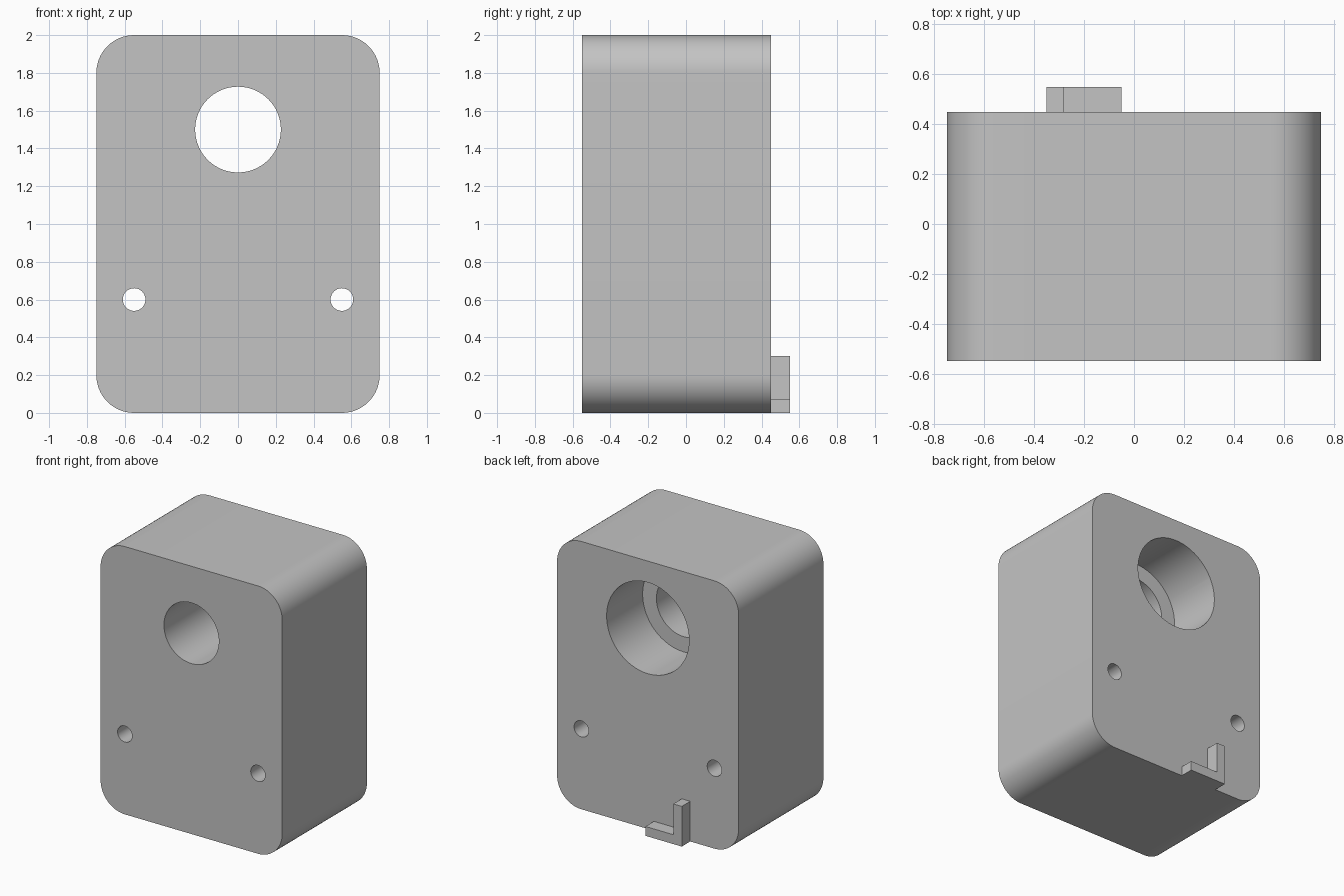
import bpy, bmesh, math
from mathutils import Matrix, Vector

cube = bpy.data.objects.get("Cube")
if cube:
    bpy.data.objects.remove(cube, do_unlink=True)

FRONT, BACK = -0.55, 0.45

grey = bpy.data.materials.new("plain_grey")
colour = (0.55, 0.55, 0.55, 1)
grey.diffuse_color = colour
grey.use_nodes = True
grey.node_tree.nodes["Principled BSDF"].inputs["Base Color"].default_value = colour


def make_object(name, bm):
    bmesh.ops.recalc_face_normals(bm, faces=bm.faces)
    mesh = bpy.data.meshes.new(name)
    bm.to_mesh(mesh)
    bm.free()
    mesh.materials.append(grey)
    obj = bpy.data.objects.new(name, mesh)
    bpy.context.collection.objects.link(obj)
    return obj


def extrude_profile(name, points, y0, y1):
    """Solid made from an (x, z) outline pulled from y0 to y1."""
    bm = bmesh.new()
    face = bm.faces.new([bm.verts.new((x, y0, z)) for x, z in points])
    out = bmesh.ops.extrude_face_region(bm, geom=[face])
    verts = [g for g in out["geom"] if isinstance(g, bmesh.types.BMVert)]
    bmesh.ops.translate(bm, verts=verts, vec=Vector((0, y1 - y0, 0)))
    return make_object(name, bm)


def rounded_rectangle(half_w, height, r, steps=16):
    corners = [(half_w - r, height - r), (r - half_w, height - r),
               (r - half_w, r), (half_w - r, r)]
    return [(cx + r * math.cos(a), cz + r * math.sin(a))
            for i, (cx, cz) in enumerate(corners)
            for a in [(i + s / steps) * math.pi / 2 for s in range(steps + 1)]]


def drill(target, x, z, radius, y0, y1, sides=64):
    """Cut a round hole along y."""
    bm = bmesh.new()
    place = Matrix.Translation((x, (y0 + y1) / 2, z)) @ Matrix.Rotation(math.pi / 2, 4, 'X')
    bmesh.ops.create_cone(bm, cap_ends=True, segments=sides, radius1=radius,
                          radius2=radius, depth=y1 - y0, matrix=place)
    cutter = make_object("hole_cutter", bm)
    cutter.hide_render = True
    mod = target.modifiers.new("hole", 'BOOLEAN')
    mod.operation = 'DIFFERENCE'
    mod.solver = 'EXACT'
    mod.object = cutter
    bpy.context.view_layer.objects.active = target
    bpy.ops.object.modifier_apply(modifier=mod.name)
    bpy.data.objects.remove(cutter, do_unlink=True)


# Rounded block
block = extrude_profile("block", rounded_rectangle(0.75, 2.0, 0.2), FRONT, BACK)

# Main bore, wider pocket at the back, and two screw holes
drill(block, 0, 1.5, 0.227, FRONT - 0.1, BACK + 0.1)
drill(block, 0, 1.5, 0.341, BACK - 0.425, BACK + 0.1)
for side in (-1, 1):
    drill(block, side * 0.55, 0.6, 0.06, FRONT - 0.1, BACK + 0.1, 32)

# L-shaped tab on the back
x0, x1, top, t = -0.35, -0.05, 0.3, 0.07
extrude_profile("corner_tab", [(x0, 0), (x1, 0), (x1, t), (x0 + t, t),
                               (x0 + t, top), (x0, top)], BACK, BACK + 0.1)

# Smooth curved walls, keep rims sharp
bpy.ops.object.select_all(action='DESELECT')
block.select_set(True)
bpy.context.view_layer.objects.active = block
bpy.ops.object.shade_smooth_by_angle(angle=math.radians(30))
